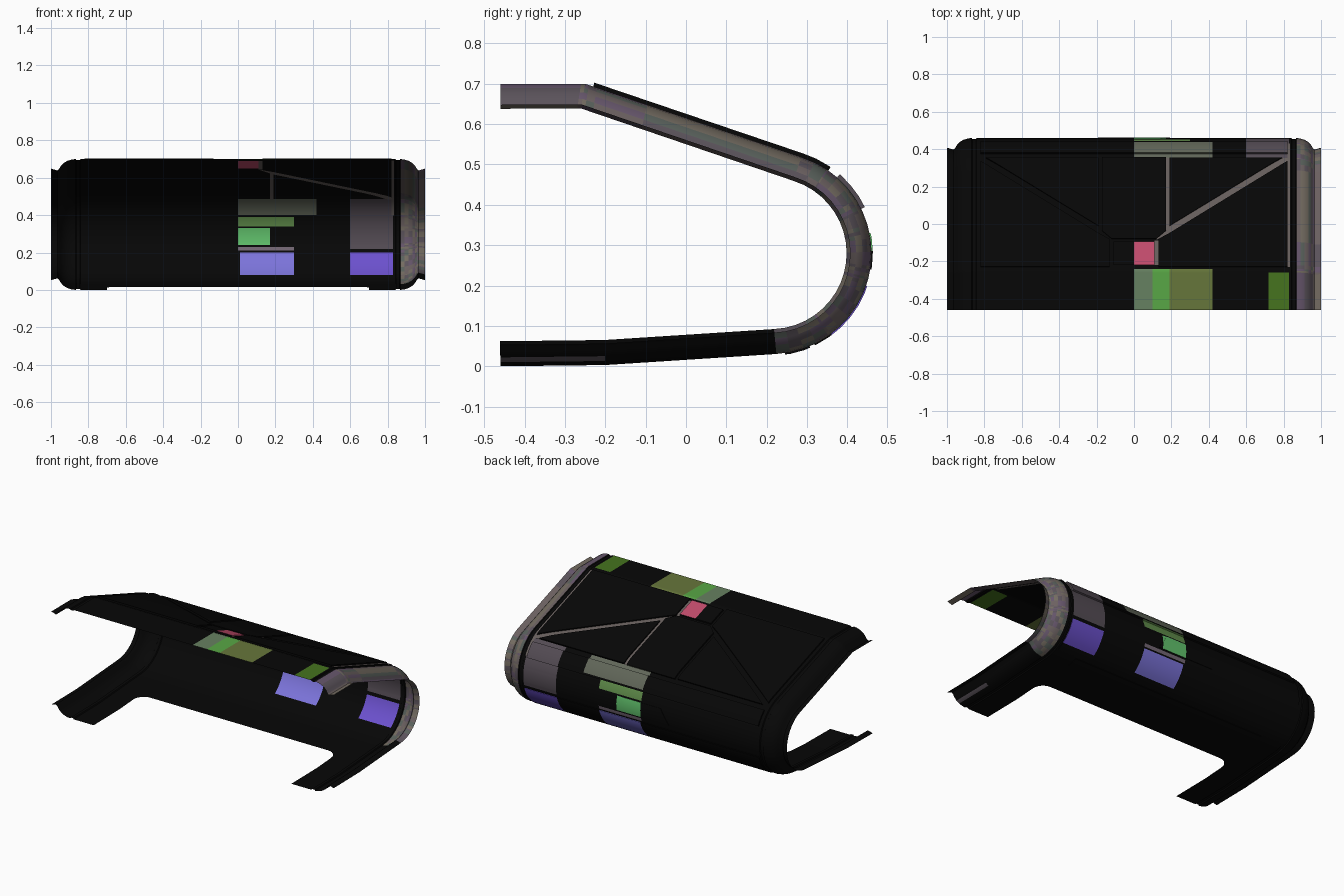
import bpy, bmesh, math, random
from mathutils import Vector

if "Cube" in bpy.data.objects:
    bpy.data.objects.remove(bpy.data.objects["Cube"])

random.seed(4)

# Side profile (y, z): flat lip, sloped roof, round back, floor
arc = [(0.21 + 0.25 * math.cos(a), 0.28 + 0.25 * math.sin(a))
       for a in (math.radians(72.2 - 159 * i / 20) for i in range(21))]
prof = [Vector(p) for p in [(-.46, .70), (-.25, .70)] + arc + [(-.2, .003), (-.46, 0)]]
dist = [0.0]
for a, b in zip(prof, prof[1:]):
    dist.append(dist[-1] + (b - a).length)
L = dist[-1]
segn = []
for a, b in zip(prof, prof[1:]):
    d = (b - a).normalized()
    segn.append(Vector((-d.y, d.x)))
norms = [segn[0]] + [(p + q).normalized() for p, q in zip(segn, segn[1:])] + [segn[-1]]

# Inward roll of the sheet towards each open end: (x, depth)
ROLL = [(0, 0), (.842, 0), (.846, .006), (.864, .006), (.868, 0), (.89, .003), (.912, .01),
        (.932, .022), (.947, .038), (.957, .055), (.966, .062), (1.0, .052)]


def S(z):
    """Distance along the profile where the roof, back or floor has height z."""
    for i in range(1, len(prof) - 1):
        a, b = prof[i].y, prof[i + 1].y
        if b <= z <= a:
            return dist[i] + (a - z) / (a - b) * (dist[i + 1] - dist[i])


def wrap(co):
    """Map flat coordinates (x, distance, offset) onto the profile."""
    x, s, off = co
    ax = min(abs(x), 1.0)
    for (x0, d0), (x1, d1) in zip(ROLL, ROLL[1:]):
        if ax <= x1 + 1e-6:
            off -= d0 + (d1 - d0) * (ax - x0) / (x1 - x0)
            break
    i = 0
    while i < len(prof) - 2 and s > dist[i + 1]:
        i += 1
    t = (s - dist[i]) / (dist[i + 1] - dist[i])
    p = prof[i].lerp(prof[i + 1], t) + norms[i].lerp(norms[i + 1], t) * off
    return Vector((x, p.x, p.y))


mats = {}


def mat(c):
    if c not in mats:
        m = bpy.data.materials.new("paint_%d" % len(mats))
        m.diffuse_color = (*[v ** 2.2 for v in c], 1)
        m.use_nodes = True
        m.node_tree.nodes["Principled BSDF"].inputs["Base Color"].default_value = m.diffuse_color
        mats[c] = m
    return mats[c]


BLACK = (.06, .06, .06)
GREY = (.40, .37, .36)
MOTTLE = [(.42, .38, .38), (.36, .33, .36), (.45, .42, .38), (.40, .34, .42), (.35, .38, .36)]
# Coloured areas: x0, x1, s0, s1, colour
PATCH = [(0, .1, 0, .22, (.40, .50, .38)), (.1, .19, 0, .22, (.35, .65, .28)),
         (.19, .42, 0, .22, (.40, .46, .24)), (.72, .83, 0, .2, (.28, .45, .14)),
         (0, .11, S(.69), S(.648), (.75, .30, .42)),
         (0, .42, S(.485), S(.40), (.38, .40, .35)), (.6, .83, S(.485), S(.22), (.33, .30, .33)),
         (0, .3, S(.39), S(.34), (.38, .55, .30)), (0, .17, S(.33), S(.24), (.38, .75, .42)),
         (0, .3, S(.23), S(.21), (.45, .40, .45)), (.01, .3, S(.20), S(.08), (.48, .45, .85)),
         (.6, .83, S(.20), S(.08), (.42, .32, .80))]


def colour(x, s):
    if x > .868:
        return random.choice(MOTTLE) if s < L - .5 else random.choice([BLACK, BLACK, MOTTLE[1]])
    for x0, x1, s0, s1, c in PATCH:
        if x0 < x < x1 and s0 < s < s1:
            return c
    return BLACK


def sheet(name, outline, off=0.0, skirt=False, flat_colour=None):
    """Flat outline (x, s), sliced, wrapped on the profile and painted."""
    bm = bmesh.new()
    f = bm.faces.new([bm.verts.new((x, s, off)) for x, s in outline])
    f.normal_update()
    if f.normal.z < 0:
        f.normal_flip()
    cuts_s, cuts_x = set(dist[1:-1]), {0.0}
    cuts_x |= {k * x for x, _ in ROLL[1:-1] for k in (-1, 1)}
    if not flat_colour:
        for p in PATCH:
            cuts_x |= set(p[:2])
            cuts_s |= set(p[2:4])
    for vals, n in ((cuts_s, Vector((0, 1, 0))), (cuts_x, Vector((1, 0, 0)))):
        for v in sorted(vals):
            bmesh.ops.bisect_plane(bm, geom=bm.verts[:] + bm.edges[:] + bm.faces[:],
                                   dist=1e-5, plane_co=n * v, plane_no=n)
    if skirt:
        rim = [e for e in bm.edges if e.is_boundary]
        new = bmesh.ops.extrude_edge_only(bm, edges=rim)["geom"]
        for v in new:
            if isinstance(v, bmesh.types.BMVert):
                v.co.z = 0
        bmesh.ops.recalc_face_normals(bm, faces=bm.faces)
    me = bpy.data.meshes.new(name)
    slots = []
    for f in bm.faces:
        c = f.calc_center_median()
        col = flat_colour or colour(c.x, c.y)
        if col not in slots:
            slots.append(col)
            me.materials.append(mat(col))
        f.material_index = slots.index(col)
    for v in bm.verts:
        v.co = wrap(v.co)
    bm.to_mesh(me)
    bm.free()
    ob = bpy.data.objects.new(name, me)
    bpy.context.collection.objects.link(ob)
    bpy.ops.object.select_all(action='DESELECT')
    ob.select_set(True)
    bpy.context.view_layer.objects.active = ob
    bpy.ops.object.shade_smooth_by_angle(angle=math.radians(30))
    return ob


def panel(name, pts, off=.01, mirror=False):
    for k, side in ((1, "right"), (-1, "left")) if mirror else ((1, "centre"),):
        sheet(name + "_" + side, [(k * x, S(z)) for x, z in pts], off, True)


def bar(w, z0, z1):
    return [(-w, z0), (w, z0), (w, z1), (-w, z1)]


# Main shell with a round-cornered opening in the floor
cut, r = L - .47, .07
corner = [(.70 - r + r * math.cos(a), cut + r - r * math.sin(a))
          for a in (math.pi / 2 * i / 6 for i in range(7))]
sheet("shell", [(-1, 0), (1, 0), (1, L), (.70, L)] + corner
      + [(-x, s) for x, s in reversed(corner)] + [(-.70, L), (-1, L)])

# Raised roof panels
panel("roof_centre_panel", [(-.17, .485), (.17, .485), (.17, .628), (.12, .642),
                            (-.12, .642), (-.17, .628)])
panel("roof_hatch", bar(.11, .648, .69))
panel("roof_triangle", [(.19, .487), (.79, .487), (.19, .619)], mirror=True)
panel("roof_side_panel", [(.13, .693), (.82, .693), (.82, .497), (.19, .632), (.13, .643)], mirror=True)

# Raised back panels
panel("back_upper_strip", bar(.82, .39, .468))
panel("back_badge_plate", [(-.14, .33), (.14, .33), (.2, .24), (-.2, .24)], .003)
panel("back_lower_panel", bar(.83, .055, .20), .003)
panel("bottom_edge_strip", bar(.69, .033, .05), .004)

# Coloured seams between the right-hand panels, on both faces of the sheet
seams = [[(.17, .485), (.19, .485), (.19, .63), (.17, .63)],
         [(.12, .644), (.19, .632), (.82, .497), (.82, .485), (.79, .487), (.19, .619), (.12, .642)],
         [(.82, .693), (.835, .693), (.835, .40), (.82, .40)],
         [(.11, .69), (.13, .69), (.13, .645), (.11, .645)]]
for i, pts in enumerate(seams):
    for off in (.002, -.002):
        sheet("panel_seam_%d" % i, [(x, S(z)) for x, z in pts], off, False, GREY)
